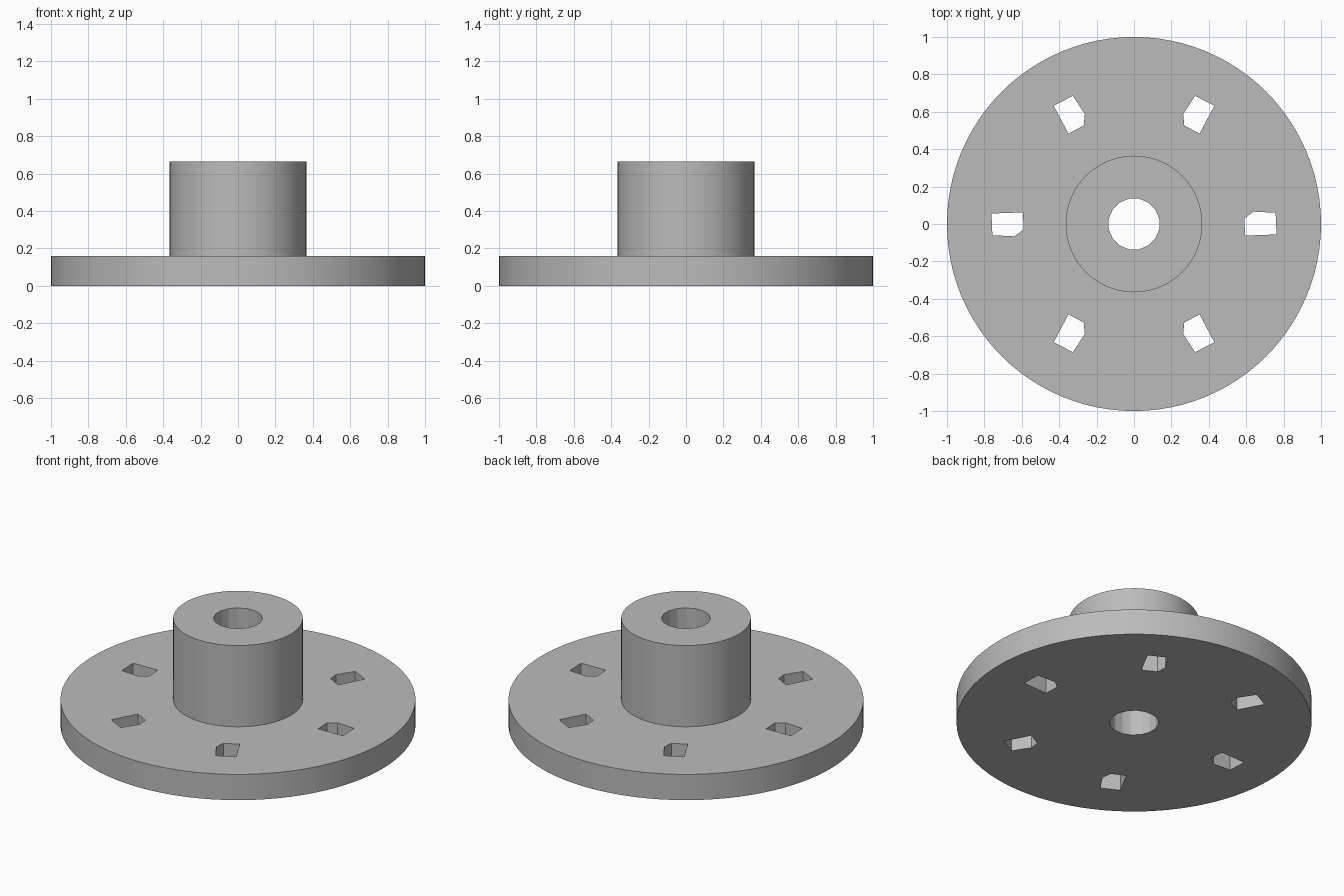
import bpy, bmesh, math
from mathutils import Matrix

cube = bpy.data.objects.get("Cube")
if cube:
    bpy.data.objects.remove(cube, do_unlink=True)

metal = bpy.data.materials.new("plain grey")
metal.use_nodes = True
grey = (0.5, 0.5, 0.5, 1)
metal.diffuse_color = grey
metal.node_tree.nodes["Principled BSDF"].inputs["Base Color"].default_value = grey

FLANGE_R, FLANGE_H = 1.0, 0.16
HUB_R, HUB_TOP = 0.365, 0.665
BORE_R = 0.138


def make_object(name, bm):
    bmesh.ops.recalc_face_normals(bm, faces=bm.faces)
    mesh = bpy.data.meshes.new(name)
    bm.to_mesh(mesh)
    bm.free()
    mesh.materials.append(metal)
    obj = bpy.data.objects.new(name, mesh)
    bpy.context.collection.objects.link(obj)
    return obj


def add_prism(bm, outline, bottom, top):
    """Extrude a closed outline upwards into a solid prism."""
    face = bm.faces.new([bm.verts.new((x, y, bottom)) for x, y in outline])
    grown = bmesh.ops.extrude_face_region(bm, geom=[face])["geom"]
    verts = [v for v in grown if isinstance(v, bmesh.types.BMVert)]
    bmesh.ops.translate(bm, vec=(0, 0, top - bottom), verts=verts)


def circle(radius, sides):
    step = math.tau / sides
    return [(radius * math.cos((i + 0.5) * step), radius * math.sin((i + 0.5) * step))
            for i in range(sides)]


# Flange and hub: one turned solid
profile = [(0, 0), (FLANGE_R, 0), (FLANGE_R, FLANGE_H),
           (HUB_R, FLANGE_H), (HUB_R, HUB_TOP), (0, HUB_TOP)]
bm = bmesh.new()
points = [bm.verts.new((r, 0, z)) for r, z in profile]
edges = [bm.edges.new(pair) for pair in zip(points, points[1:])]
bmesh.ops.spin(bm, geom=points + edges, cent=(0, 0, 0), axis=(0, 0, 1),
               angle=math.tau, steps=96, use_duplicate=False)
bmesh.ops.remove_doubles(bm, verts=bm.verts, dist=0.0001)
body = make_object("flanged_hub", bm)

# Cutter: central bore and six faceted bolt holes, some mirrored
bm = bmesh.new()
add_prism(bm, circle(BORE_R, 16), -0.1, HUB_TOP + 0.1)
bolt_hole = [(0.59, 0.03), (0.64, 0.066), (0.757, 0.06), (0.762, -0.056), (0.594, -0.062)]
for i in range(6):
    side = -1 if i in (2, 5) else 1
    turn = Matrix.Rotation(i * math.tau / 6, 2)
    outline = []
    for r, t in bolt_hole:
        x, y = turn[0][0] * r + turn[0][1] * t * side, turn[1][0] * r + turn[1][1] * t * side
        outline.append((x, y))
    add_prism(bm, outline, -0.1, FLANGE_H + 0.1)
cutter = make_object("hole_cutter", bm)
cutter.hide_render = True

# Cut the holes and discard the cutter
bpy.ops.object.select_all(action="DESELECT")
bpy.context.view_layer.objects.active = body
body.select_set(True)
cut = body.modifiers.new("holes", "BOOLEAN")
cut.operation = "DIFFERENCE"
cut.solver = "EXACT"
cut.object = cutter
bpy.ops.object.modifier_apply(modifier=cut.name)
bpy.data.objects.remove(cutter, do_unlink=True)

bpy.ops.object.shade_smooth_by_angle(angle=math.radians(30))
